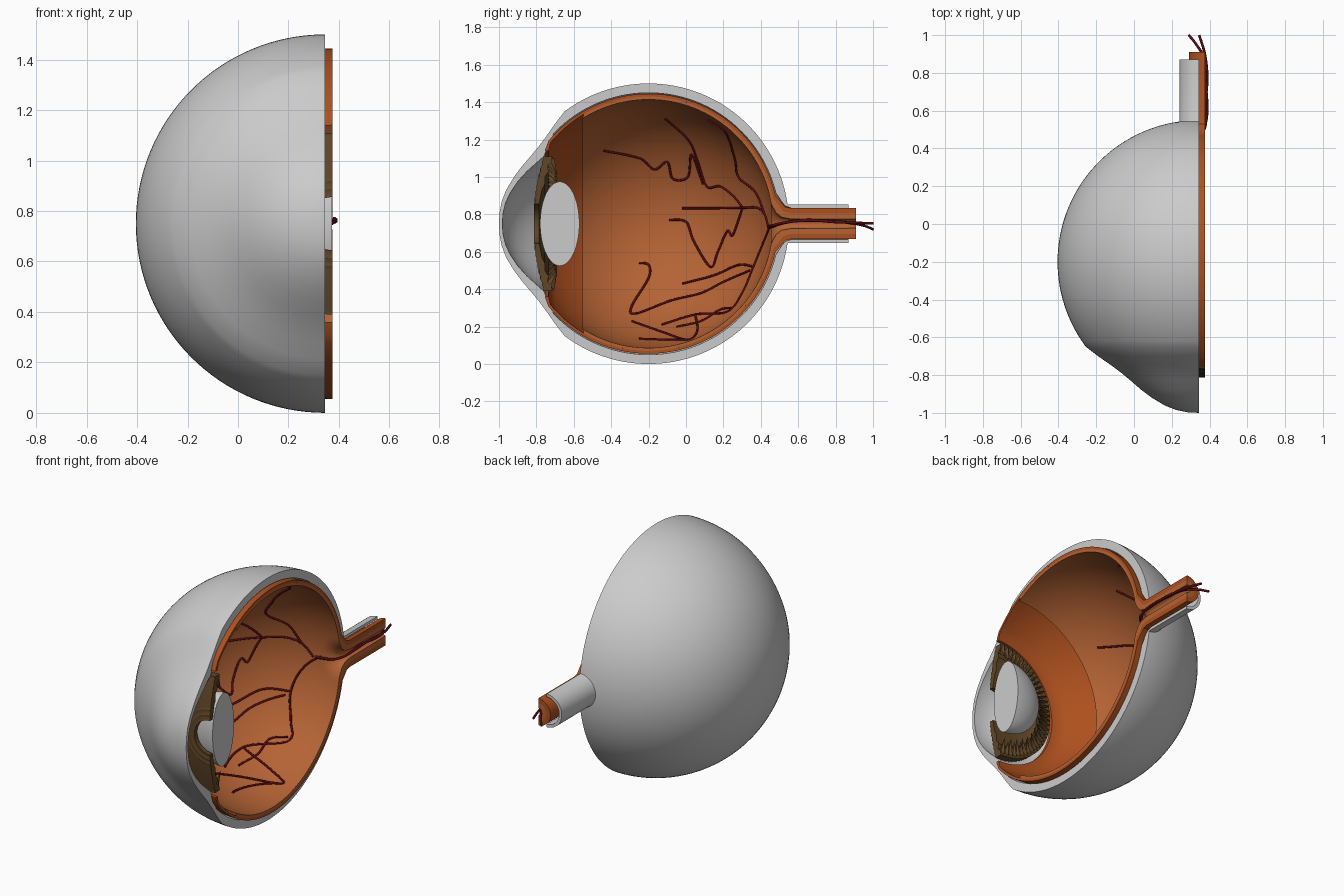
import bpy, bmesh, math
from mathutils import Vector

if "Cube" in bpy.data.objects:
    bpy.data.objects.remove(bpy.data.objects["Cube"])

CY, CZ = -0.2, 0.75          # eyeball centre
XS, XI = 0.345, 0.375        # cut plane of the white shell / of the inner parts


def material(name, rgb):
    m = bpy.data.materials.new(name)
    m.diffuse_color = (*rgb, 1)
    m.use_nodes = True
    m.node_tree.nodes["Principled BSDF"].inputs["Base Color"].default_value = m.diffuse_color
    return m


ORANGE = material("choroid_orange", (0.42, 0.08, 0.013))
RETINA = material("retina_orange", (0.46, 0.125, 0.035))
BROWN = material("iris_brown", (0.12, 0.062, 0.02))
RED = material("vessel_red", (0.10, 0.004, 0.006))


def finish(bm, name, mat):
    bmesh.ops.recalc_face_normals(bm, faces=bm.faces)
    me = bpy.data.meshes.new(name)
    bm.to_mesh(me)
    bm.free()
    me.shade_smooth()
    me.set_sharp_from_angle(angle=math.radians(35))
    if mat:
        me.materials.append(mat)
    ob = bpy.data.objects.new(name, me)
    bpy.context.collection.objects.link(ob)
    return ob


def half_revolve(name, profile, ax, mat=None, n=64):
    """Half turn of a closed (y, radius) outline about the y axis, capped at the cut."""
    bm = bmesh.new()
    rings = []
    for i in range(n + 1):
        t = math.pi * i / n
        rings.append([bm.verts.new((ax - r * math.sin(t), y, CZ + r * math.cos(t)))
                      for y, r in profile])
    k = len(profile)
    for a, b in zip(rings, rings[1:]):
        for j in range(k):
            m = (j + 1) % k
            if profile[j][1] + profile[m][1] > 0:
                bm.faces.new((a[j], a[m], b[m], b[j]))
    bm.faces.new(rings[0])
    bm.faces.new(rings[-1][::-1])
    bmesh.ops.remove_doubles(bm, verts=bm.verts, dist=1e-5)
    return finish(bm, name, mat)


def arc(R, a0, a1, n=40):
    angs = [a0 + (a1 - a0) * i / n for i in range(n + 1)]
    return [(CY + R * math.cos(a), R * math.sin(a)) for a in angs]


# White shell with cornea bulge and nerve sheath
cornea_out = [(-1, 0), (-.997, .06), (-.985, .12), (-.962, .18), (-.92, .25), (-.875, .31),
              (-.83, .362), (-.79, .41), (-.745, .47), (-.70, .535)]
cornea_in = [(-.735, .42), (-.76, .36), (-.80, .325), (-.85, .28), (-.90, .225),
             (-.94, .165), (-.965, .11), (-.978, .055), (-.982, 0)]
half_revolve("sclera_and_cornea",
             cornea_out + arc(.75, 2.214, .1405)
             + [(.55, .103), (.87, .103), (.87, .085), (.56, .085), (.53, .095), (.51, .12)]
             + arc(.70, .24, 2.38) + cornea_in, XS)

# Choroid layer running back into the outer nerve
half_revolve("choroid",
             [(-.755, .39)] + arc(.695, 2.45, .22)
             + [(.505, .12), (.53, .09), (.56, .083), (.91, .083), (.91, .055), (.56, .055),
                (.52, .065), (.495, .10)]
             + arc(.68, .2, 2.45) + [(-.735, .39)], XI, ORANGE)

# Retina with a front lip, running into the hollow inner nerve
half_revolve("retina",
             arc(.68, 2.107, .2)
             + [(.495, .10), (.52, .065), (.56, .055), (.91, .055), (.91, .024), (.56, .026),
                (.51, .035), (.48, .06)]
             + arc(.664, .16, 2.13), XI, RETINA)

# Iris with ripples
front = [(-.812 + .05 * (i / 16) ** 1.5 + .005 * (i % 2), .105 + .255 * i / 16) for i in range(17)]
back = [(-.715, .36), (-.72, .33), (-.74, .31), (-.735, .28), (-.755, .25), (-.755, .21),
        (-.77, .18), (-.785, .105)]
half_revolve("iris", front + back, XI, BROWN)

# Lens
half_revolve("lens", [(-.675 - .105 * math.cos(math.pi * i / 32), .225 * math.sin(math.pi * i / 32)
                       if 0 < i < 32 else 0) for i in range(33)], XI - .003)

# Ciliary fibres: small spikes ringed around the lens
bm = bmesh.new()
COUNT = 36
for i in range(COUNT):
    t = math.pi * (i + .5) / COUNT
    rad = Vector((-math.sin(t), 0, math.cos(t)))
    side = Vector((math.cos(t), 0, math.sin(t)))
    mid = Vector((XI, 0, CZ))
    base = mid + rad * .335 + Vector((0, -.725, 0))
    tip = bm.verts.new(mid + rad * (.25 if i % 2 else .27) + Vector((0, -.69, 0)))
    ring = [bm.verts.new(base + side * s * .009 + rad * u * .02 + Vector((0, u * .02, 0)))
            for s, u in ((1, 0), (0, 1), (-1, 0), (0, -1))]
    bm.faces.new(ring)
    for j in range(4):
        bm.faces.new((ring[j], ring[(j + 1) % 4], tip))
finish(bm, "ciliary_fibres", BROWN)


# Blood vessels
def smooth_path(pts, sub=8):
    p = [pts[0]] + pts + [pts[-1]]
    out = []
    for a, b, c, d in zip(p, p[1:], p[2:], p[3:]):
        for i in range(sub):
            t = i / sub
            out.append(.5 * (2 * b + (c - a) * t + (2 * a - 5 * b + 4 * c - d) * t * t
                             + (3 * b - a - 3 * c + d) * t ** 3))
    return out + [pts[-1]]


def on_retina(v):
    d = .661 ** 2 - (v.y - CY) ** 2 - (v.z - CZ) ** 2
    return Vector((XI - math.sqrt(max(d, 0)), v.y, v.z))


def tube(name, pts, r):
    cu = bpy.data.curves.new(name, 'CURVE')
    cu.dimensions = '3D'
    cu.bevel_depth, cu.bevel_resolution, cu.use_fill_caps = r, 2, True
    sp = cu.splines.new('POLY')
    sp.points.add(len(pts) - 1)
    for q, v in zip(sp.points, pts):
        q.co = (*v, 1)
    cu.materials.append(RED)
    bpy.context.collection.objects.link(bpy.data.objects.new(name, cu))


branches = [  # (y, z) seen from the cut side, drawn on the retina
    [(.44, .73), (.42, .80), (.38, .835), (.30, .835), (.15, .833), (-.02, .833)],
    [(.30, .84), (.25, .90), (.18, .95), (.11, .95), (.06, 1.09), (.01, 1.20), (-.11, 1.31)],
    [(.42, .80), (.37, .92), (.28, 1.0), (.26, 1.10), (.21, 1.24), (.12, 1.305)],
    [(.09, .96), (.03, 1.12), (.01, 1.0), (-.07, .99), (-.10, 1.08), (-.17, 1.04),
     (-.25, 1.10), (-.44, 1.14)],
    [(.30, .83), (.25, .69), (.22, .71), (.17, .60), (.13, .52), (.04, .66), (0, .76), (-.09, .77)],
    [(.45, .74), (.36, .52), (.30, .38), (.22, .28), (.05, .265), (-.13, .21)],
    [(.36, .52), (.28, .53), (.15, .475), (-.02, .43)],
    [(.34, .50), (.20, .44), (.08, .38), (-.08, .34), (-.27, .27), (-.29, .31), (-.20, .46),
     (-.20, .53), (-.25, .54)],
    [(.05, .26), (.06, .18), (.01, .13), (-.12, .17), (-.29, .23)],
    [(.01, .13), (-.10, .13), (-.25, .135)],
    [(.24, .30), (.18, .29), (.08, .23), (-.05, .20)],
]
for i, b in enumerate(branches):
    path = [on_retina(v) for v in smooth_path([Vector((0, y, z)) for y, z in b])]
    tube(f"vessel_branch_{i + 1}", path, .006)

trunks = [
    [(.225, .44, .73), (.32, .465, .735), (.37, .51, .75), (.388, .60, .765), (.38, .75, .765),
     (.375, .87, .755), (.33, .95, .74), (.29, 1, .72)],
    [(.225, .44, .735), (.33, .46, .74), (.378, .52, .755), (.38, .65, .77), (.388, .78, .76),
     (.375, .90, .755), (.345, 1, .752)],
]
for i, tr in enumerate(trunks):
    tube(f"vessel_trunk_{i + 1}", smooth_path([Vector(v) for v in tr]), .007)
